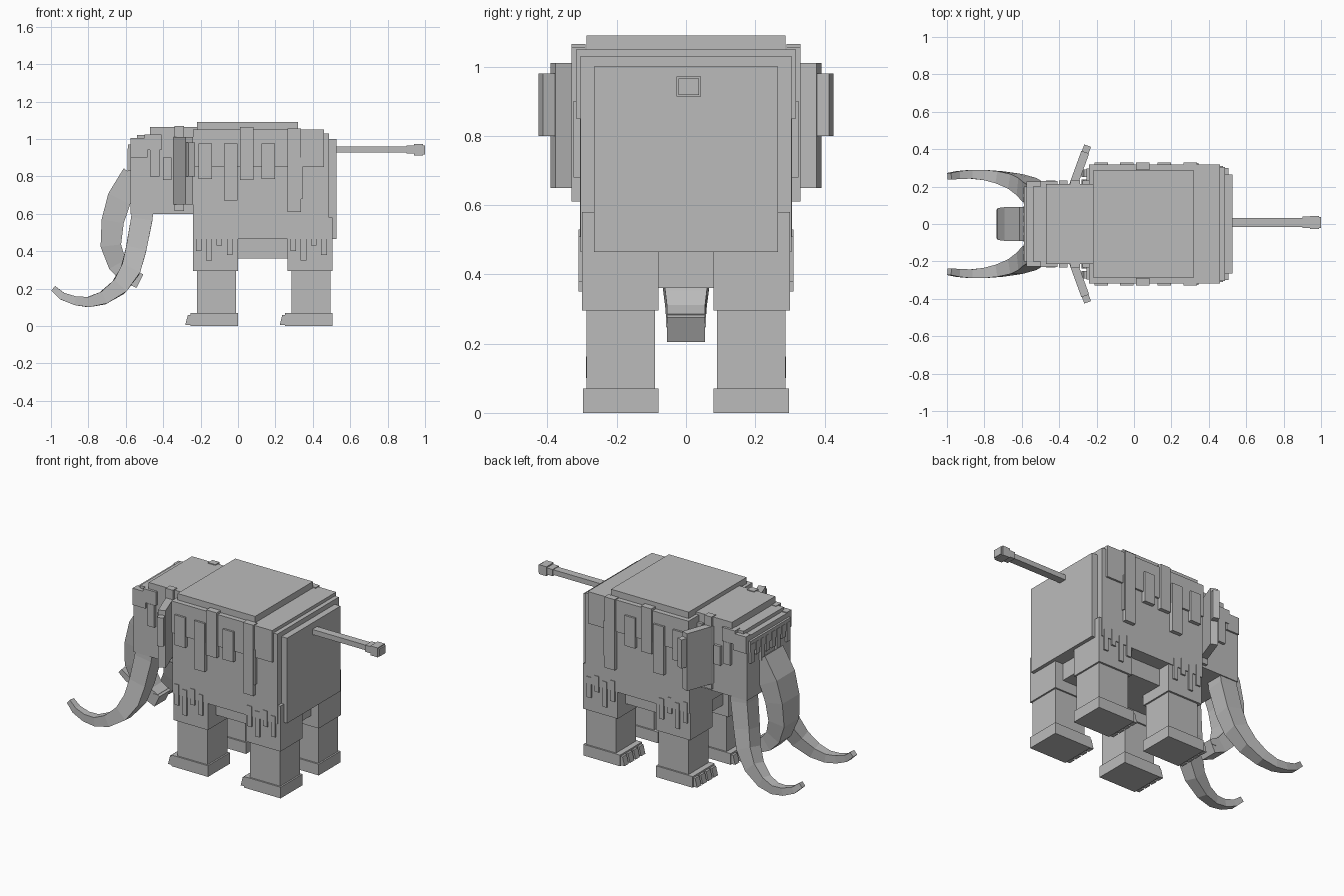
import bpy
import bmesh
import math
from mathutils import Vector, Matrix

if "Cube" in bpy.data.objects:
    bpy.data.objects.remove(bpy.data.objects["Cube"], do_unlink=True)

grey = bpy.data.materials.new("stone grey")
grey.use_nodes = True
grey.diffuse_color = (0.5, 0.5, 0.5, 1)
grey.node_tree.nodes["Principled BSDF"].inputs["Base Color"].default_value = (0.5, 0.5, 0.5, 1)


def make(name, bm):
    bmesh.ops.recalc_face_normals(bm, faces=bm.faces)
    mesh = bpy.data.meshes.new(name)
    bm.to_mesh(mesh)
    bm.free()
    mesh.materials.append(grey)
    obj = bpy.data.objects.new(name, mesh)
    bpy.context.collection.objects.link(obj)
    return obj


def box(name, x, y, z, taper=0.0):
    """Box from three (low, high) ranges; taper pulls back the upper front edge."""
    bm = bmesh.new()
    bmesh.ops.create_cube(bm, size=1)
    for v in bm.verts:
        top_front = v.co.z > 0 and v.co.x < 0
        v.co = [r[0] if c < 0 else r[1] for c, r in zip(v.co, (x, y, z))]
        if top_front:
            v.co.x += taper
    return make(name, bm)


def wide(name, x, half, z):
    return box(name, x, (-half, half), z)


def pair(name, x, y, z, taper=0.0):
    left = box("left_" + name, x, y, z, taper)
    right = box("right_" + name, x, (-y[1], -y[0]), z, taper)
    return left, right


def sweep(name, path, side=1):
    """Square tube along rows of (x, y, z, thickness, width)."""
    bm = bmesh.new()
    pts = [Vector((p[0], p[1] * side, p[2])) for p in path]
    rings = []
    for i, p in enumerate(pts):
        t = (pts[min(i + 1, len(pts) - 1)] - pts[max(i - 1, 0)]).normalized()
        n = t.cross(Vector((0, 1, 0))).normalized() * path[i][3] / 2
        b = n.cross(t).normalized() * path[i][4] / 2
        rings.append([bm.verts.new(p + n * s + b * u)
                      for s, u in ((1, 1), (1, -1), (-1, -1), (-1, 1))])
    for r, q in zip(rings, rings[1:]):
        for k in range(4):
            bm.faces.new((r[k], r[k - 1], q[k - 1], q[k]))
    bm.faces.new(rings[0])
    bm.faces.new(rings[-1])
    return make(name, bm)


# Body with stepped rear and back slab
wide("body", (-0.24, 0.46), 0.306, (0.465, 0.85))
wide("upper_body", (-0.24, 0.46), 0.318, (0.85, 1.05))
wide("back_slab", (-0.22, 0.32), 0.287, (1.05, 1.09))
wide("rump_step", (0.46, 0.487), 0.305, (0.465, 1.03))
wide("rump", (0.487, 0.527), 0.265, (0.465, 1.0))
wide("belly", (-0.2, 0.45), 0.22, (0.36, 0.465))

# Long fur plates hanging on the flanks
for i, (x, low, high) in enumerate([(-0.21, 0.785, 0.975), (-0.075, 0.67, 0.975),
                                    (0.01, 0.78, 1.065), (0.125, 0.785, 0.975),
                                    (0.265, 0.61, 1.055)]):
    pair(f"fur_plate_{i}", (x, x + 0.072), (0.29, 0.33), (low, high))
pair("fur_step", (0.3, 0.345), (0.29, 0.325), (0.68, 0.9))

# Legs, feet, toes and the short fringe above each leg
for name, x0 in (("front", -0.24), ("rear", 0.265)):
    pair(name + "_upper_leg", (x0, x0 + 0.24), (0.08, 0.3), (0.295, 0.58))
    pair(name + "_lower_leg", (x0 + 0.02, x0 + 0.23), (0.09, 0.288), (0.14, 0.295))
    pair(name + "_ankle", (x0 + 0.02, x0 + 0.23), (0.09, 0.288), (0.07, 0.14))
    pair(name + "_foot", (x0 - 0.015, x0 + 0.24), (0.08, 0.298), (0, 0.07))
    for k in range(4):
        y = 0.085 + k * 0.055
        pair(f"{name}_toe_{k}", (x0 - 0.042, x0), (y, y + 0.042), (0.005, 0.06), 0.014)
        x = x0 + 0.015 + k * 0.055
        drop = (0.40, 0.35, 0.43, 0.38)[k]
        pair(f"{name}_fringe_{k}", (x, x + 0.03), (0.27, 0.31), (drop, 0.53 - 0.02 * (k % 2)))

# Neck and head
wide("neck", (-0.47, -0.22), 0.215, (0.6, 1.065))
wide("head", (-0.575, -0.3), 0.215, (0.6, 1.0))
wide("forehead", (-0.54, -0.4), 0.2, (0.97, 1.022))
pair("brow", (-0.575, -0.485), (0.18, 0.226), (0.9, 1.005))
pair("temple_fur", (-0.5, -0.41), (0.18, 0.23), (0.94, 1.025))
for i, (x, w, low, high) in enumerate([(-0.47, 0.05, 0.8, 0.94), (-0.4, 0.045, 0.78, 0.9),
                                       (-0.34, 0.05, 0.615, 1.07), (-0.275, 0.035, 0.65, 1.01)]):
    pair(f"neck_fur_{i}", (x, x + w), (0.19, 0.232), (low, high))

# Fringe across the face
wide("face_fringe_band", (-0.588, -0.55), 0.2, (0.9, 0.97))
for k, low in enumerate((0.85, 0.81, 0.87, 0.83)):
    y = 0.01 + k * 0.05
    pair(f"face_fringe_{k}", (-0.59, -0.55), (y, y + 0.035), (low, 0.95))

# Ears swung outward and back
for side, name in ((1, "left"), (-1, "right")):
    for part, y, z, thick in (("ear", (-0.02, 0.18), (0.65, 1.01), 0.022),
                              ("ear_edge", (0.17, 0.217), (0.8, 0.98), 0.019)):
        ear = box(f"{name}_{part}", (-thick, thick), tuple(sorted((side * y[0], side * y[1]))), z)
        ear.data.transform(Matrix.Translation((-0.322, side * 0.215, 0))
                           @ Matrix.Rotation(-side * math.radians(20), 4, "Z"))

# Trunk
sweep("trunk", [(-0.55, 0, 0.80, 0.15, 0.18), (-0.635, 0, 0.68, 0.13, 0.18),
                (-0.67, 0, 0.56, 0.12, 0.17), (-0.68, 0, 0.43, 0.11, 0.15),
                (-0.645, 0, 0.33, 0.10, 0.12), (-0.595, 0, 0.275, 0.09, 0.11),
                (-0.525, 0, 0.24, 0.08, 0.11)])
wide("trunk_tip_lip", (-0.55, -0.52), 0.058, (0.25, 0.285))

# Curved tusks
tusk = [(-0.49, 0.15, 0.8, 0.11, 0.1), (-0.515, 0.155, 0.57, 0.115, 0.11),
        (-0.545, 0.175, 0.41, 0.11, 0.105), (-0.575, 0.2, 0.30, 0.105, 0.095),
        (-0.635, 0.228, 0.21, 0.09, 0.08), (-0.72, 0.25, 0.15, 0.07, 0.065),
        (-0.8, 0.262, 0.128, 0.055, 0.055), (-0.87, 0.266, 0.135, 0.047, 0.047),
        (-0.94, 0.262, 0.16, 0.04, 0.042), (-0.987, 0.255, 0.2, 0.032, 0.036)]
sweep("left_tusk", tusk)
sweep("right_tusk", tusk, -1)

# Tail with a tuft
box("tail", (0.52, 0.91), (-0.015, 0.033), (0.928, 0.96))
box("tail_tuft_base", (0.9, 0.95), (-0.022, 0.04), (0.922, 0.964))
box("tail_tuft", (0.94, 0.99), (-0.028, 0.044), (0.913, 0.972))
box("tail_tuft_end", (0.98, 1.0), (-0.022, 0.038), (0.918, 0.966))
